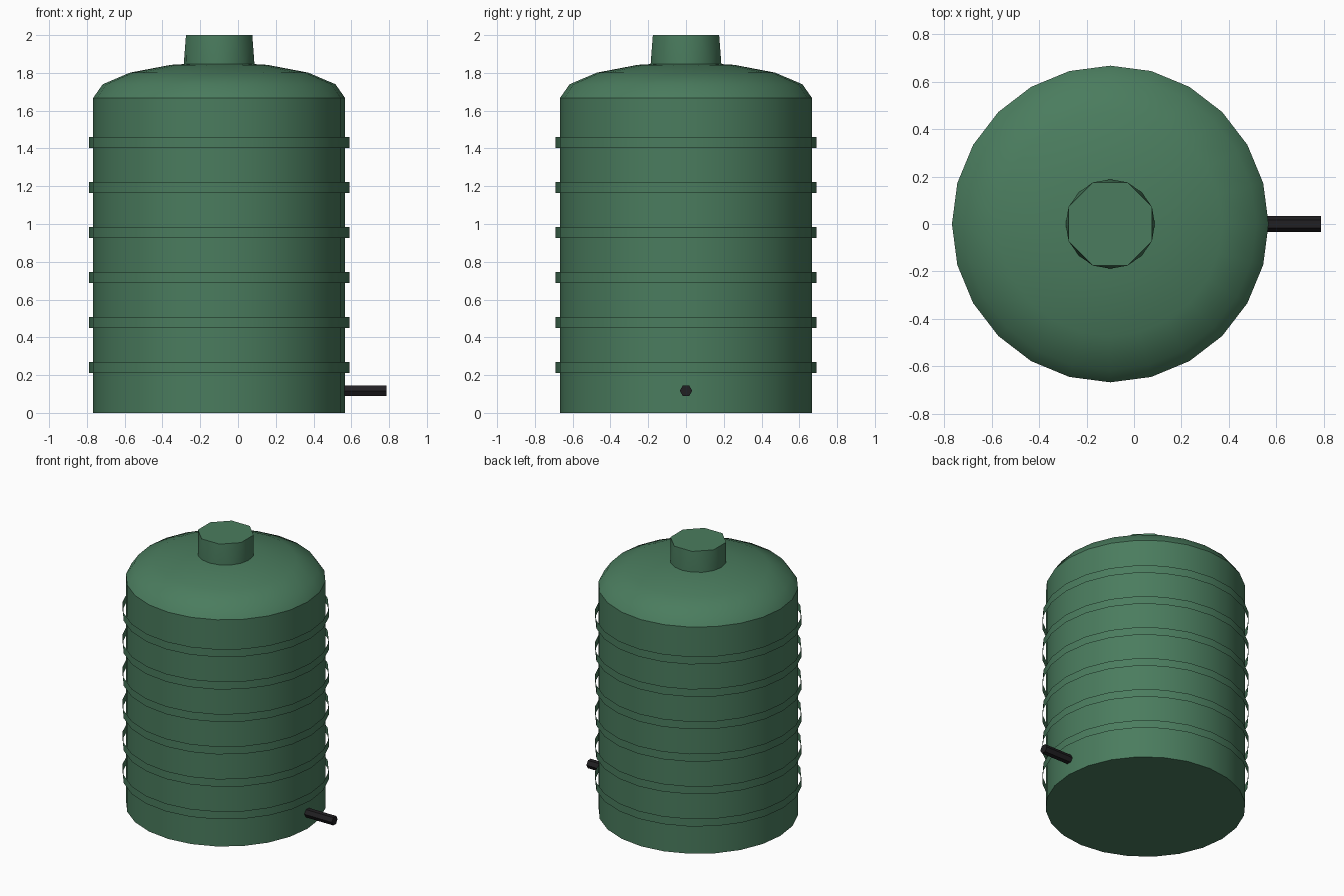
import bpy, bmesh, math

old = bpy.data.objects.get("Cube")
if old:
    bpy.data.objects.remove(old, do_unlink=True)

CX = -0.10       # tank axis
R = 0.667        # tank radius
SIDES = 24


def material(name, colour):
    m = bpy.data.materials.new(name)
    m.use_nodes = True
    m.diffuse_color = colour
    bsdf = m.node_tree.nodes["Principled BSDF"]
    bsdf.inputs["Base Color"].default_value = colour
    bsdf.inputs["Roughness"].default_value = 0.6
    return m


green = material("tank green", (0.069, 0.202, 0.112, 1))
black = material("pipe black", (0.015, 0.014, 0.016, 1))


def finish(bm, name, mat, location, angle=40):
    mesh = bpy.data.meshes.new(name)
    bm.to_mesh(mesh)
    bm.free()
    mesh.materials.append(mat)
    ob = bpy.data.objects.new(name, mesh)
    ob.location = location
    bpy.context.collection.objects.link(ob)
    bpy.ops.object.select_all(action='DESELECT')
    ob.select_set(True)
    bpy.context.view_layer.objects.active = ob
    bpy.ops.object.shade_smooth_by_angle(angle=math.radians(angle))
    return ob


def ring(bm, radius, z, sides, turn=0.0):
    return [bm.verts.new((radius * math.cos(a), radius * math.sin(a), z))
            for a in (turn + math.tau * i / sides for i in range(sides))]


def lathe(profile, sides=SIDES, bottom=False, top=False):
    """Stack rings of (radius, height) and skin them."""
    bm = bmesh.new()
    rings = [ring(bm, r, z, sides) for r, z in profile]
    for lo, hi in zip(rings, rings[1:]):
        for i in range(sides):
            j = (i + 1) % sides
            bm.faces.new((lo[i], lo[j], hi[j], hi[i]))
    if bottom:
        bm.faces.new(rings[0][::-1])
    if top:
        bm.faces.new(rings[-1])
    return bm


# Tank wall and floor
finish(lathe([(R, 0), (R, 1.667)], bottom=True), "tank_body", green, (CX, 0, 0))

# Shallow domed roof: a squashed half sphere
steps = [math.radians(22.5 * k) for k in range(4)]
bm = lathe([(R * math.cos(a), 1.667 + 0.19 * math.sin(a)) for a in steps])
apex = bm.verts.new((0, 0, 1.857))
for e in [e for e in bm.edges if e.is_boundary and e.verts[0].co.z > 1.8]:
    bm.faces.new((*e.verts, apex))
bmesh.ops.recalc_face_normals(bm, faces=bm.faces)
finish(bm, "roof_dome", green, (CX, 0, 0))

# Thin open hoops around the wall
for i in range(6):
    hoop = lathe([(0.69, -0.029), (0.69, 0.029)])
    finish(hoop, f"hoop_{i + 1}", green, (CX, 0, 0.24 + 0.2385 * i))

# Filler neck: round foot drawn into an eight-sided lid
bm = bmesh.new()
foot = ring(bm, 0.188, 1.835, 16)
lid = ring(bm, 0.19, 2.0, 8, math.tau / 16)
for k in range(8):
    a, b, c = foot[2 * k - 1], foot[2 * k], foot[2 * k + 1]
    p, q = lid[k - 1], lid[k]
    bm.faces.new((a, b, p))
    bm.faces.new((b, q, p))
    bm.faces.new((b, c, q))
bm.faces.new(lid)
finish(bm, "filler_neck", green, (CX, 0, 0))

# Six-sided outlet pipe near the floor
bm = lathe([(0.033, 0), (0.033, 0.335)], sides=6, bottom=True, top=True)
pipe = finish(bm, "outlet_pipe", black, (0.452, 0, 0.117), 30)
pipe.rotation_euler = (math.pi / 2, 0, math.pi / 2)
